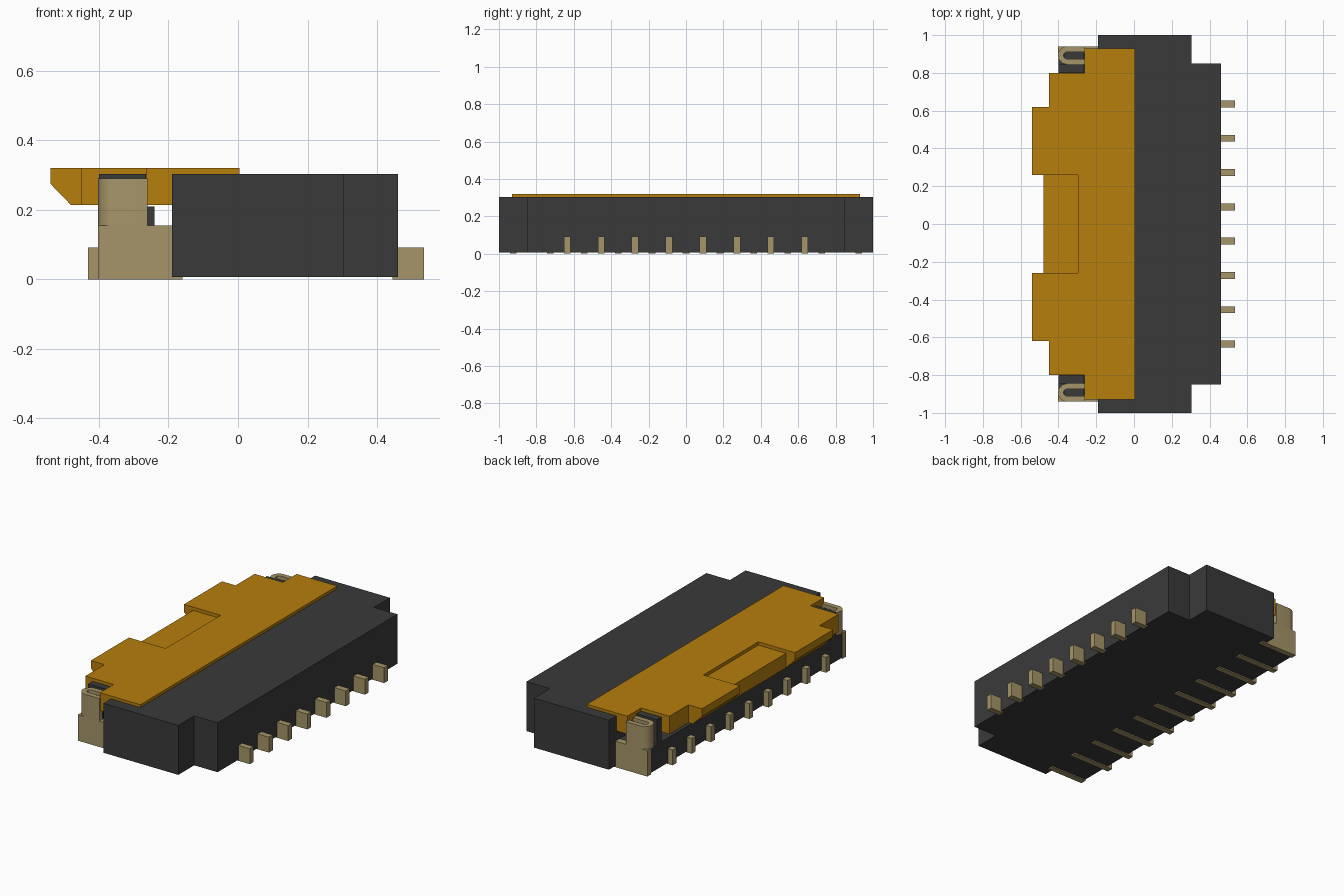
import bpy, bmesh, math
from mathutils import Vector

cube = bpy.data.objects.get("Cube")
if cube:
    bpy.data.objects.remove(cube, do_unlink=True)


def material(name, rgb):
    m = bpy.data.materials.new(name)
    m.use_nodes = True
    m.diffuse_color = (*rgb, 1)
    m.node_tree.nodes["Principled BSDF"].inputs["Base Color"].default_value = (*rgb, 1)
    return m


DARK = material("dark plastic", (0.042, 0.042, 0.042))
AMBER = material("amber plastic", (0.47, 0.21, 0.004))
METAL = material("tinned metal", (0.38, 0.30, 0.14))


def finish(bm, name, mat):
    bmesh.ops.recalc_face_normals(bm, faces=bm.faces)
    me = bpy.data.meshes.new(name)
    bm.to_mesh(me)
    bm.free()
    me.materials.append(mat)
    ob = bpy.data.objects.new(name, me)
    bpy.context.collection.objects.link(ob)
    return ob


def prism(name, points, lo, hi, mat, axis="z"):
    """Extrude an outline: xy points along z, or xz points along y."""
    bm = bmesh.new()
    place = (lambda a, b: (a, b, lo)) if axis == "z" else (lambda a, b: (a, lo, b))
    face = bm.faces.new([bm.verts.new(place(*p)) for p in points])
    new = bmesh.ops.extrude_face_region(bm, geom=[face])["geom"]
    move = Vector((0, 0, hi - lo)) if axis == "z" else Vector((0, hi - lo, 0))
    bmesh.ops.translate(bm, vec=move, verts=[v for v in new if isinstance(v, bmesh.types.BMVert)])
    return finish(bm, name, mat)


def box(name, x, y, z, mat):
    return prism(name, [(x[0], y[0]), (x[1], y[0]), (x[1], y[1]), (x[0], y[1])], *z, mat)


def both_ends(half):
    """Complete a half outline by mirroring it in y."""
    return half + [(x, -y) for x, y in reversed(half)]


# Housing block with stepped rear and the lower tray under the flap
TOP = 0.303
prism("housing", both_ends([(0.46, 0.85), (0.305, 0.85), (0.305, 1), (-0.19, 1)]),
      0.007, TOP, DARK)
box("housing_tray", (-0.40, -0.19), (-0.905, 0.905), (0.007, 0.155), DARK)

# Hinged flap: stepped plan, thin rear lip and shallow centre pocket
LOW, HIGH, POCKET = 0.213, 0.32, 0.30
prism("flap_body", both_ends([(-0.19, 0.93), (-0.263, 0.93), (-0.263, 0.80), (-0.45, 0.80),
                              (-0.45, 0.26), (-0.297, 0.26)]), LOW, HIGH, AMBER)
box("flap_pocket_floor", (-0.48, -0.297), (-0.26, 0.26), (LOW, POCKET), AMBER)
box("flap_lip", (-0.19, 0.005), (-0.93, 0.93), (TOP, HIGH), AMBER)

# Parts found at both ends
for s, side in ((-1, "right"), (1, "left")):
    def span(a, b):
        return sorted((s * a, s * b))

    prism(f"flap_finger_{side}", [(-0.45, LOW), (-0.48, LOW), (-0.54, 0.275), (-0.54, HIGH),
                                  (-0.45, HIGH)], *span(0.26, 0.62), AMBER, "y")
    box(f"end_wall_{side}", (-0.40, -0.265), span(0.803, 0.845), (0.155, TOP), DARK)
    box(f"hinge_block_{side}", (-0.265, -0.24), span(0.803, 0.90), (0.155, 0.21), DARK)
    box(f"clamp_core_{side}", (-0.37, -0.265), span(0.873, 0.912), (0.155, 0.27), DARK)

    # Metal clamp: side plate, folded top and solder foot
    box(f"clamp_plate_{side}", (-0.402, -0.19), span(0.905, 0.94), (0.007, 0.155), METAL)
    box(f"clamp_foot_{side}", (-0.402, -0.16), span(0.905, 0.94), (0, 0.007), METAL)
    mid, outer, inner = 0.8925, 0.0475, 0.018

    def arc(r, flip):
        pts = [(-0.26, s * mid + flip * r)]
        for i in range(13):
            t = math.pi * i / 12
            pts.append((-0.3545 - r * math.sin(t), s * mid + flip * r * math.cos(t)))
        return pts + [(-0.26, s * mid - flip * r)]

    fold = prism(f"clamp_fold_{side}", arc(outer, 1) + arc(inner, -1), 0.155, 0.29, METAL)
    bpy.ops.object.select_all(action="DESELECT")
    fold.select_set(True)
    bpy.context.view_layer.objects.active = fold
    bpy.ops.object.shade_smooth_by_angle(angle=math.radians(30))

# Staggered contact rows along the two long sides
PITCH, HALF = 0.1814, 0.018
for i in range(8):
    y = (i - 3.5) * PITCH
    prism(f"rear_contact_{i + 1}", [(0.445, 0), (0.535, 0), (0.535, 0.092), (0.445, 0.092)],
          y - HALF, y + HALF, METAL, "y")
for i in range(9):
    y = (i - 4) * PITCH
    prism(f"flap_side_contact_{i + 1}", [(-0.432, 0), (-0.16, 0), (-0.16, 0.012),
                                         (-0.395, 0.012), (-0.395, 0.092), (-0.432, 0.092)],
          y - HALF, y + HALF, METAL, "y")
